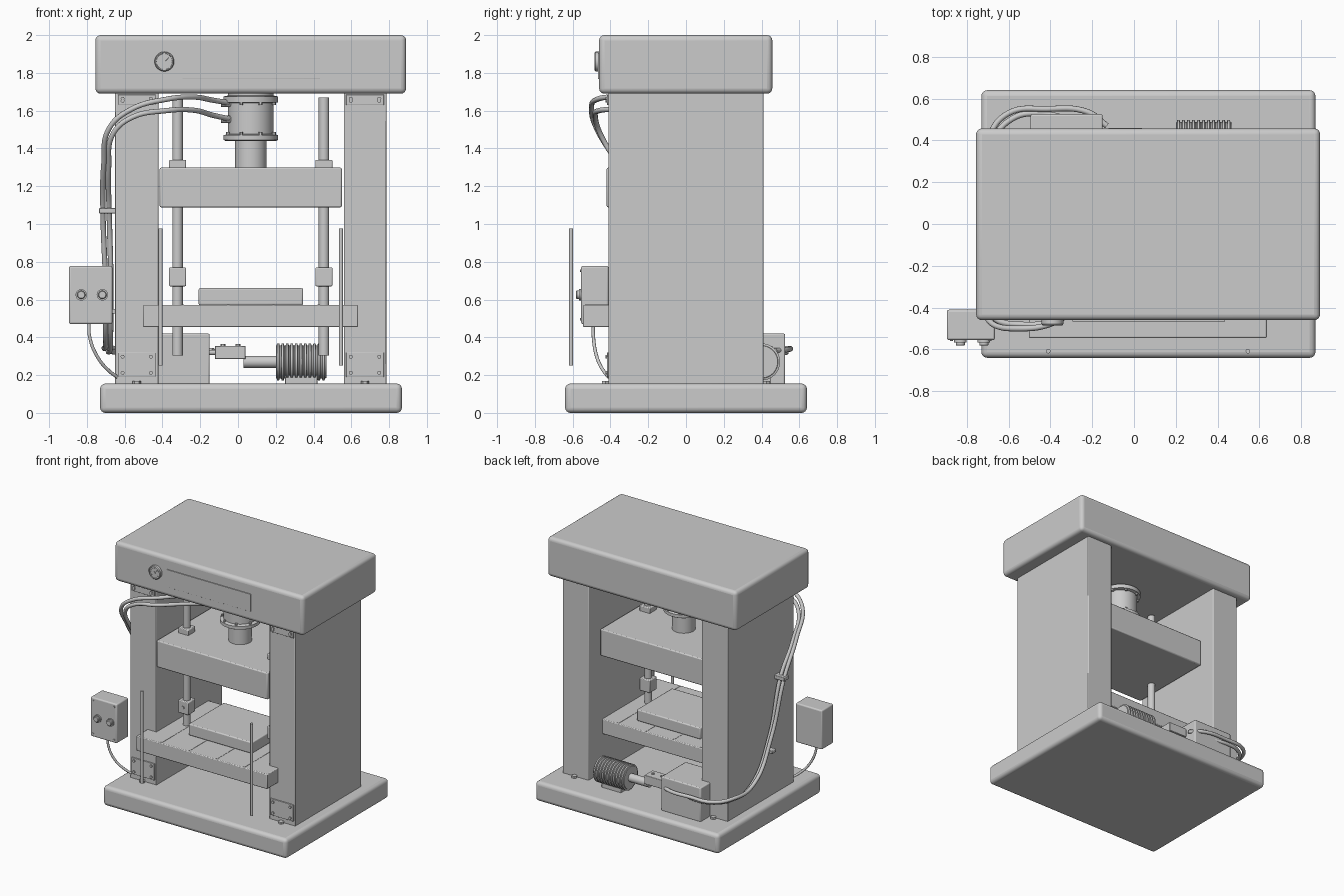
import bpy, bmesh, math
from mathutils import Vector

grey = bpy.data.materials.new("machine grey")
grey.diffuse_color = (0.6, 0.6, 0.6, 1)
CX = 0.068          # centre line of the press
AXIS = {'X': (1, 0, 0), 'Y': (0, 1, 0), 'Z': (0, 0, 1)}


def finish(name, bm, bevel=0, seg=2):
    me = bpy.data.meshes.new(name)
    bm.to_mesh(me)
    bm.free()
    ob = bpy.data.objects.new(name, me)
    bpy.context.collection.objects.link(ob)
    me.materials.append(grey)
    if bevel:
        m = ob.modifiers.new("bevel", 'BEVEL')
        m.width, m.segments = bevel, seg
    bpy.context.view_layer.objects.active = ob
    ob.select_set(True)
    bpy.ops.object.shade_smooth_by_angle(angle=math.radians(35))
    ob.select_set(False)
    return ob


def box(name, x, y, z, bevel=0.004, seg=2):
    bm = bmesh.new()
    bmesh.ops.create_cube(bm, size=1)
    for v in bm.verts:
        v.co = [r[0] + (c + 0.5) * (r[1] - r[0]) for c, r in zip(v.co, (x, y, z))]
    return finish(name, bm, bevel, seg)


def lathe(name, start, axis, profile, n=32):
    """Revolve (radius, distance) pairs around an axis and cap both ends."""
    bm = bmesh.new()
    rot = Vector((0, 0, 1)).rotation_difference(Vector(AXIS[axis])).to_matrix()
    rings = []
    for r, h in profile:
        rings.append([bm.verts.new(Vector(start) + rot @ Vector(
            (r * math.cos(2 * math.pi * i / n), r * math.sin(2 * math.pi * i / n), h)))
            for i in range(n)])
    for a, b in zip(rings, rings[1:]):
        for i in range(n):
            j = (i + 1) % n
            bm.faces.new((a[i], a[j], b[j], b[i]))
    bm.faces.new(rings[0][::-1])
    bm.faces.new(rings[-1])
    bmesh.ops.recalc_face_normals(bm, faces=bm.faces)
    return finish(name, bm)


def cyl(name, start, axis, r, length, n=24):
    return lathe(name, start, axis, [(r, 0), (r, length)], n)


def hose(name, pts, r):
    cu = bpy.data.curves.new(name, 'CURVE')
    cu.dimensions, cu.bevel_depth, cu.bevel_resolution = '3D', r, 3
    cu.resolution_u, cu.use_fill_caps = 8, True
    sp = cu.splines.new('BEZIER')
    sp.bezier_points.add(len(pts) - 1)
    for p, co in zip(sp.bezier_points, pts):
        p.co = co
        p.handle_left_type = p.handle_right_type = 'AUTO'
    ob = bpy.data.objects.new(name, cu)
    cu.materials.append(grey)
    bpy.context.collection.objects.link(ob)


# Frame: base, crown and two columns
box("base", (-0.73, 0.868), (-0.64, 0.64), (0, 0.155), 0.028, 4)
box("crown", (-0.755, 0.89), (-0.46, 0.457), (1.69, 2.0), 0.028, 4)
for side, x0, x1 in (("left", -0.65, -0.422), ("right", 0.56, 0.785)):
    box(side + "_column", (x0, x1), (-0.41, 0.41), (0.15, 1.70), 0.006)
    xm = (x0 + x1) / 2
    # Bolted mounting plates at the foot and head of each column
    for end, z0, z1 in (("foot", 0.19, 0.32), ("head", 1.63, 1.685)):
        box(f"{side}_{end}_plate", (xm - 0.1, xm + 0.1), (-0.418, -0.405), (z0, z1), 0.002)
        for sx in (-0.075, 0.075):
            for z in (z0 + 0.022, z1 - 0.022):
                cyl(f"{side}_{end}_bolt", (xm + sx, -0.426, z), 'Y', 0.011, 0.015, 6)
    for y in (-0.425, 0.425):
        cyl(side + "_anchor_bolt", (xm, y, 0.15), 'Z', 0.022, 0.02, 6)

# Guide rods with stop collars
for side, x in (("left", -0.32), ("right", 0.455)):
    cyl(side + "_guide_rod", (x, -0.18, 0.305), 'Z', 0.028, 1.365)
    for part, z0, z1 in (("upper", 1.29, 1.34), ("lower", 0.67, 0.77)):
        box(f"{side}_{part}_collar", (x - 0.045, x + 0.045), (-0.225, -0.135), (z0, z1), 0.006)
    cyl(side + "_collar_screw", (x, -0.231, 0.72), 'Y', 0.012, 0.01, 6)

# Moving platen, bolster table with slots, and die block
box("moving_platen", (-0.415, 0.55), (-0.42, 0.28), (1.088, 1.298), 0.008)
box("bolster", (-0.503, 0.635), (-0.545, 0.24), (0.455, 0.572), 0.006)
for i in range(4):
    x = CX - 0.36 + i * 0.24
    box("bolster_slot_strip", (x - 0.006, x + 0.006), (-0.535, 0.23), (0.57, 0.574), 0)
box("die_block", (-0.208, 0.345), (-0.32, 0.12), (0.57, 0.66), 0.008)

# Hydraulic cylinder with flanges and ram
CY = -0.07
lathe("hydraulic_cylinder", (CX, CY, 1.44), 'Z',
      [(0.135, 0), (0.145, 0.006), (0.145, 0.03), (0.12, 0.036), (0.12, 0.20),
       (0.145, 0.204), (0.145, 0.235), (0.12, 0.24), (0.12, 0.26)], 48)
cyl("ram", (CX, CY, 1.29), 'Z', 0.083, 0.16, 40)
for i in range(8):
    a = (i + 0.5) * math.pi / 4
    for z in (1.472, 1.63):
        cyl("flange_bolt", (CX + 0.132 * math.cos(a), CY + 0.132 * math.sin(a), z),
            'Z', 0.01, 0.014, 6)

# Pressure gauge with rim, ticks and needle
lathe("gauge", (-0.39, -0.455, 1.86), 'Y',
      [(0.052, 0), (0.052, -0.024), (0.047, -0.03), (0.043, -0.03), (0.042, -0.024)], 40)
for i in range(9):
    a = math.radians(-40 + i * 32.5)
    cyl("gauge_tick", (-0.39 + 0.034 * math.cos(a), -0.482, 1.86 + 0.034 * math.sin(a)),
        'Y', 0.003, 0.006, 6)
cyl("gauge_hub", (-0.39, -0.484, 1.86), 'Y', 0.008, 0.008, 12)
hose("gauge_needle", [(-0.395, -0.482, 1.855), (-0.365, -0.482, 1.883)], 0.002)

# Blank panel on the crown front
box("front_panel", (-0.295, 0.435), (-0.466, -0.458), (1.768, 1.905), 0.001)

# Thin guard posts in front of the table
for side, x in (("left", -0.41), ("right", 0.545)):
    cyl(side + "_guard_post", (x, -0.608, 0.25), 'Z', 0.011, 0.725, 16)

# Control box with two buttons, cover screws and a conduit
box("control_box", (-0.895, -0.665), (-0.555, -0.41), (0.47, 0.778), 0.01, 3)
for x in (-0.83, -0.718):
    lathe("push_button", (x, -0.55, 0.625), 'Y',
          [(0.03, 0), (0.03, -0.016), (0.022, -0.016), (0.022, -0.028), (0.018, -0.032)])
for x in (-0.872, -0.688):
    for z in (0.495, 0.753):
        cyl("cover_screw", (x, -0.56, z), 'Y', 0.007, 0.01, 8)
hose("box_conduit", [(-0.79, -0.49, 0.48), (-0.785, -0.49, 0.40), (-0.74, -0.47, 0.29),
                     (-0.68, -0.435, 0.22), (-0.64, -0.41, 0.19)], 0.009)

# Two hydraulic hoses from the cylinder around the left column to the tank
hose("upper_hose", [(-0.04, -0.11, 1.64), (-0.13, -0.2, 1.655), (-0.24, -0.36, 1.672),
                    (-0.38, -0.47, 1.66), (-0.56, -0.5, 1.61), (-0.68, -0.475, 1.51),
                    (-0.71, -0.36, 1.32), (-0.715, -0.2, 1.07), (-0.70, -0.06, 0.65),
                    (-0.70, 0.15, 0.37), (-0.69, 0.42, 0.345), (-0.60, 0.53, 0.34),
                    (-0.42, 0.55, 0.34), (-0.22, 0.535, 0.335), (-0.13, 0.47, 0.33)], 0.014)
hose("lower_hose", [(-0.04, -0.11, 1.555), (-0.13, -0.2, 1.575), (-0.24, -0.35, 1.603),
                    (-0.38, -0.46, 1.60), (-0.56, -0.48, 1.565), (-0.66, -0.455, 1.48),
                    (-0.685, -0.35, 1.30), (-0.682, -0.2, 1.07), (-0.672, -0.08, 0.65),
                    (-0.675, 0.15, 0.35), (-0.67, 0.40, 0.325), (-0.58, 0.505, 0.32),
                    (-0.46, 0.53, 0.32), (-0.34, 0.51, 0.32)], 0.014)
for z in (1.555, 1.64):
    cyl("hose_fitting", (-0.09, -0.11, z), 'X', 0.02, 0.07, 12)
box("upper_hose_clamp", (-0.735, -0.645), (-0.23, -0.17), (1.055, 1.085), 0.004)
box("lower_hose_clamp", (-0.715, -0.645), (-0.10, -0.05), (0.525, 0.55), 0.004)

# Oil tank, valve block, pump shaft and finned motor behind the table
box("oil_tank", (-0.495, -0.15), (0.22, 0.525), (0.15, 0.42), 0.008)
box("valve_block", (-0.122, 0.04), (0.36, 0.46), (0.285, 0.355), 0.004)
for x in (-0.08, 0.0):
    cyl("valve_bolt", (x, 0.41, 0.35), 'Z', 0.013, 0.014, 6)
cyl("valve_pipe", (-0.16, 0.41, 0.32), 'X', 0.014, 0.05, 16)
cyl("pump_shaft", (0.03, 0.4, 0.27), 'X', 0.032, 0.18)
fins = [(0.085, 0)]
for i in range(11):
    h = 0.004 + i * 0.024
    fins += [(0.087, h), (0.098, h + 0.003), (0.098, h + 0.014), (0.087, h + 0.017)]
fins.append((0.085, 0.268))
lathe("finned_motor", (0.2, 0.4, 0.27), 'X', fins, 40)
# Motor feet reaching the base
box("motor_foot", (0.25, 0.42), (0.35, 0.45), (0.15, 0.2), 0.004)
